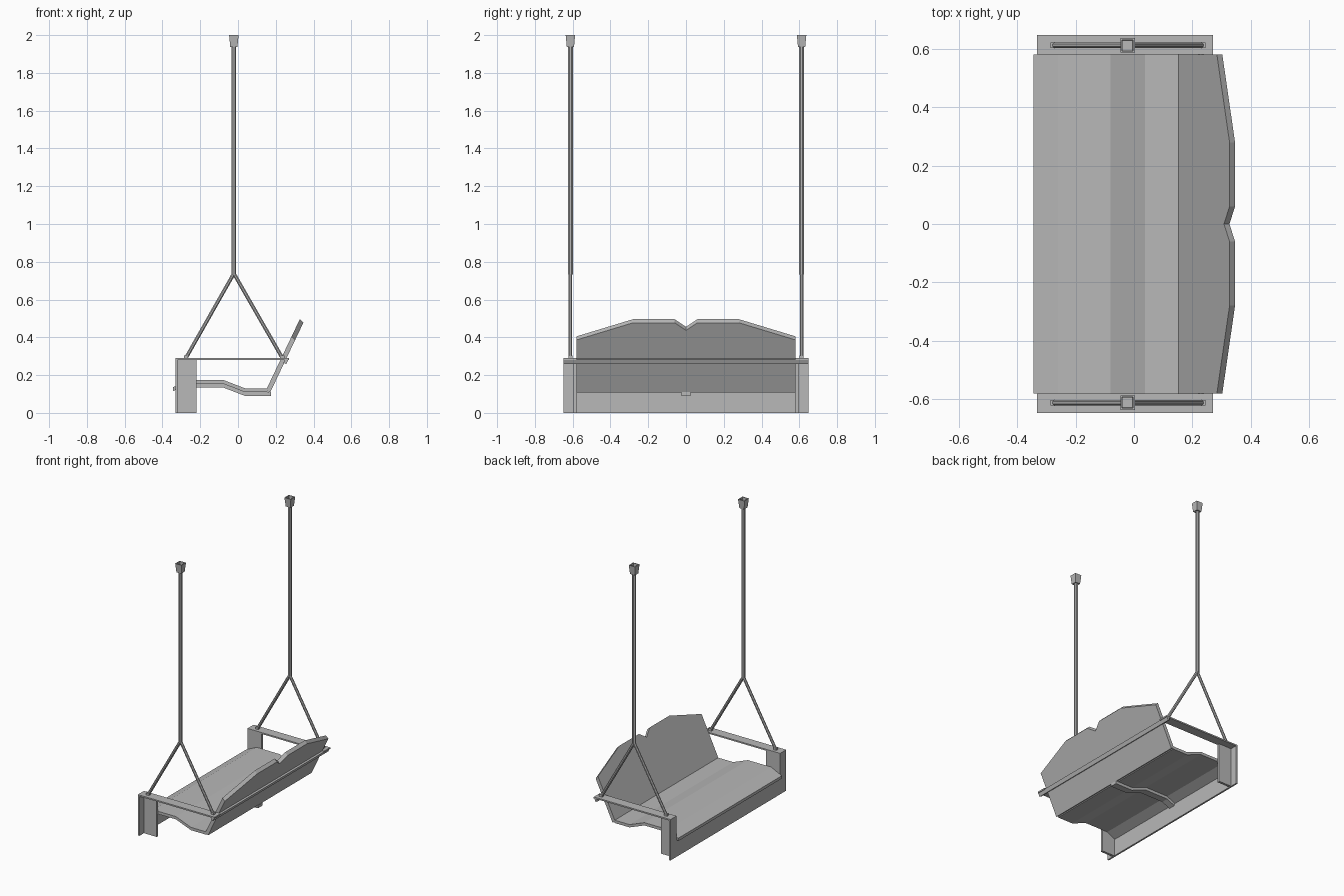
import bpy, bmesh, math
from mathutils import Vector

if "Cube" in bpy.data.objects:
    bpy.data.objects.remove(bpy.data.objects["Cube"])

grey = bpy.data.materials.new("mid_grey")
grey.diffuse_color = (0.48, 0.48, 0.48, 1)
grey.use_nodes = True
grey.node_tree.nodes["Principled BSDF"].inputs["Base Color"].default_value = grey.diffuse_color


def make(name, verts, faces):
    me = bpy.data.meshes.new(name)
    me.from_pydata([tuple(v) for v in verts], [], faces)
    bm = bmesh.new()
    bm.from_mesh(me)
    bmesh.ops.recalc_face_normals(bm, faces=bm.faces)
    bm.to_mesh(me)
    bm.free()
    me.materials.append(grey)
    ob = bpy.data.objects.new(name, me)
    bpy.context.collection.objects.link(ob)
    return ob


def loft(name, a, b):
    """Closed solid between two matching outlines."""
    n = len(a)
    faces = [list(range(n)), list(range(2 * n - 1, n - 1, -1))]
    faces += [[i, (i + 1) % n, n + (i + 1) % n, n + i] for i in range(n)]
    return make(name, list(a) + list(b), faces)


def box(name, x0, x1, y0, y1, z0, z1):
    ring = lambda z: [(x0, y0, z), (x1, y0, z), (x1, y1, z), (x0, y1, z)]
    return loft(name, ring(z0), ring(z1))


def sheet(name, top, t0, t1, half):
    """Bent plate along an xz profile, between two depths below it."""
    pts = [(x, z - t0) for x, z in top] + [(x, z - t1) for x, z in reversed(top)]
    return loft(name, [(x, -half, z) for x, z in pts], [(x, half, z) for x, z in pts])


def rod(name, p, q, r, n=8):
    p, q = Vector(p), Vector(q)
    d = (q - p).normalized()
    u = Vector((0, 1, 0))
    v = d.cross(u)
    ang = [2 * math.pi * (i + 0.5) / n for i in range(n)]
    off = [(u * math.cos(a) + v * math.sin(a)) * r for a in ang]
    return loft(name, [p + o for o in off], [q + o for o in off])


# Wavy seat and centre support below it
profile = [(-0.345, 0.135), (-0.26, 0.175), (-0.08, 0.175), (0.037, 0.13), (0.155, 0.13)]
sheet("seat", profile, 0, 0.02, 0.58)
sheet("seat_support", [(-0.325, 0.145)] + profile[1:-1] + [(0.174, 0.13)], 0.02, 0.04, 0.025)

# Sloped backrest with notched top, rear edge chamfered
slope = Vector((0.43, 0, 0.903)).normalized()
out = Vector((slope.z, 0, -slope.x))
base = Vector((0.153, 0, 0.13))
THICK = 0.025
outline = [(0.58, 0.405), (0.28, 0.496), (0.06, 0.496), (0, 0.456),
           (-0.06, 0.496), (-0.28, 0.496), (-0.58, 0.405)]


def back_point(y, z, depth, inset=0):
    p = base + slope * ((z - base.z) / slope.z - inset) + out * depth
    return (p.x, y, p.z)


front = [back_point(y, z, 0) for y, z in outline]
rear = [back_point(y, z, THICK, 0.009) for y, z in outline]
front += [back_point(-0.58, 0.12, 0), back_point(0.58, 0.12, 0)]
rear += [back_point(-0.58, 0.12, THICK), back_point(0.58, 0.12, THICK)]
loft("backrest", front, rear)

# Rail behind the backrest
section = [back_point(0, z, d) for z, d in
           ((0.274, 0.021), (0.299, 0.021), (0.299, 0.037), (0.274, 0.037))]
loft("back_rail", [(x, -0.648, z) for x, y, z in section], [(x, 0.648, z) for x, y, z in section])

# Front board with upright ends
u = [(-0.648, 0), (0.648, 0), (0.648, 0.28), (0.58, 0.28), (0.58, 0.12),
     (-0.58, 0.12), (-0.58, 0.28), (-0.648, 0.28)]
loft("front_board", [(-0.332, y, z) for y, z in u], [(-0.32, y, z) for y, z in u])

HX, HY, FORK = -0.022, 0.612, 0.738
for s, side in ((-1, "near"), (1, "far")):
    # Side plate and armrest
    lo, hi = sorted((s * 0.58, s * 0.597))
    box(side + "_side_plate", -0.32, -0.22, lo, hi, 0, 0.28)
    lo, hi = sorted((s * 0.58, s * 0.648))
    box(side + "_armrest", -0.332, 0.27, lo, hi, 0.28, 0.29)

    # Hanger rod, fork rods and clips
    y = s * HY
    rod(side + "_hanger", (HX, y, FORK - 0.005), (HX, y, 1.95), 0.0135)
    for x, end in ((-0.275, "front"), (0.234, "back")):
        rod(f"{side}_{end}_fork", (HX, y, FORK), (x, y, 0.292), 0.0105)
        box(f"{side}_{end}_clip", x - 0.011, x + 0.011, y - 0.01, y + 0.01, 0.289, 0.305)

    # Tapered ceiling cap with recessed top
    rings = []
    for w, z in ((0.019, 1.937), (0.025, 2.0), (0.019, 2.0), (0.017, 1.965)):
        rings += [(HX + i * w, y + j * w, z) for i, j in ((-1, -1), (1, -1), (1, 1), (-1, 1))]
    faces = [[0, 1, 2, 3], [12, 13, 14, 15]]
    faces += [[4 * k + i, 4 * k + (i + 1) % 4, 4 * k + 4 + (i + 1) % 4, 4 * k + 4 + i]
              for k in range(3) for i in range(4)]
    make(side + "_cap", rings, faces)
